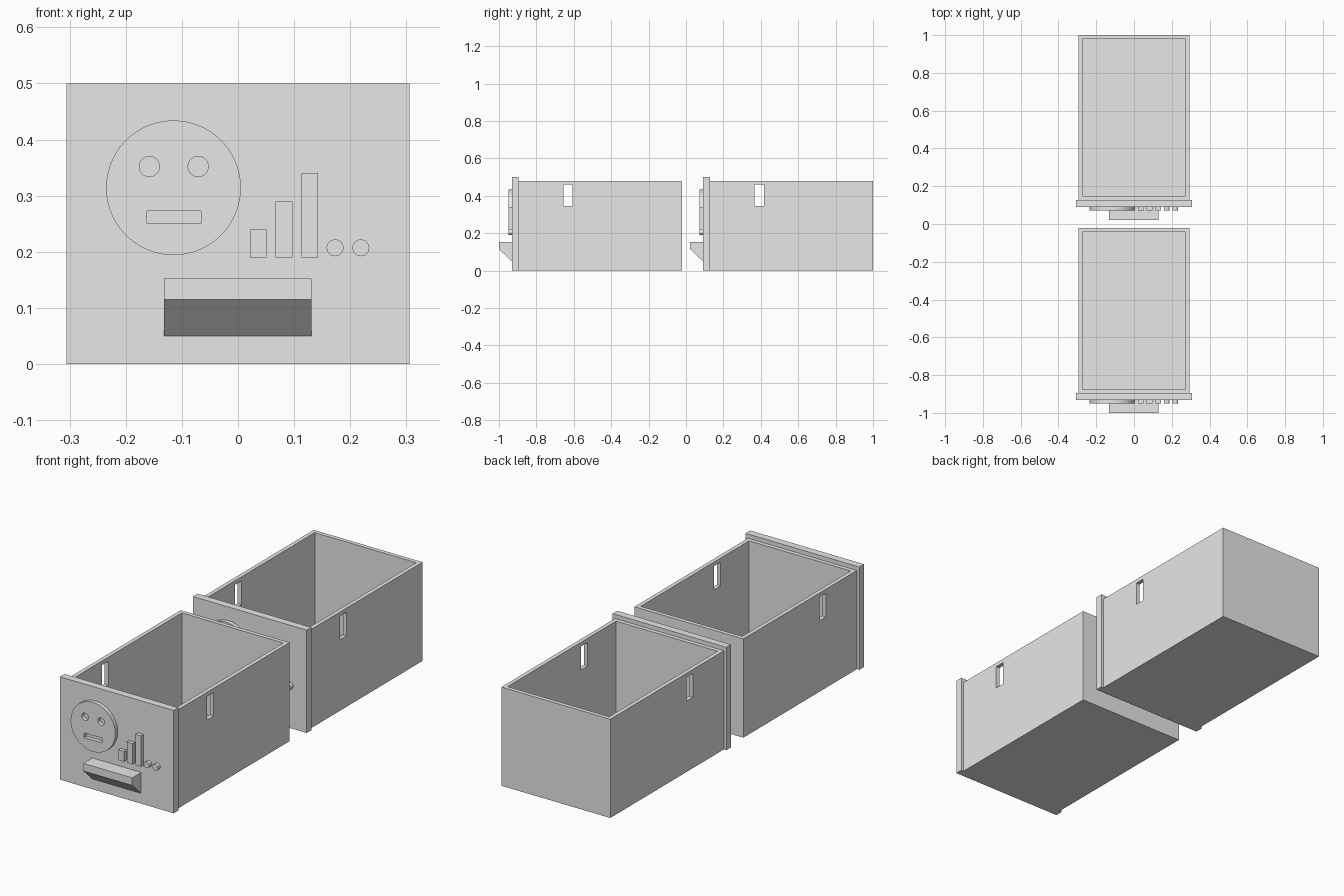
import bpy, bmesh
from math import cos, sin, tau
from mathutils import Vector

if "Cube" in bpy.data.objects:
    bpy.data.objects.remove(bpy.data.objects["Cube"], do_unlink=True)

grey = bpy.data.materials.new("light grey")
grey.use_nodes = True
grey.diffuse_color = (0.8, 0.8, 0.8, 1)
grey.node_tree.nodes["Principled BSDF"].inputs["Base Color"].default_value = (0.8, 0.8, 0.8, 1)

PLATE_FRONT, PLATE_BACK, BOX_BACK = -0.931, -0.895, -0.022
RELIEF = -0.95
SPACING = 1.022
parts = []


def prism(name, outline, direction, keep=True):
    """Extrude a closed 3D outline along a direction."""
    bm = bmesh.new()
    face = bm.faces.new([bm.verts.new(p) for p in outline])
    new = bmesh.ops.extrude_face_region(bm, geom=[face])["geom"]
    bmesh.ops.translate(bm, verts=[v for v in new if isinstance(v, bmesh.types.BMVert)],
                        vec=Vector(direction))
    bmesh.ops.recalc_face_normals(bm, faces=bm.faces)
    mesh = bpy.data.meshes.new(name)
    bm.to_mesh(mesh)
    bm.free()
    mesh.materials.append(grey)
    obj = bpy.data.objects.new(name, mesh)
    bpy.context.collection.objects.link(obj)
    if keep:
        parts.append(obj)
    return obj


def block(name, x0, x1, y0, y1, z0, z1, keep=True):
    outline = [(x0, y0, z0), (x1, y0, z0), (x1, y0, z1), (x0, y0, z1)]
    return prism(name, outline, (0, y1 - y0, 0), keep)


def disc(name, x, z, r, y0=RELIEF, y1=PLATE_FRONT, keep=True, sides=64):
    outline = [(x + r * cos(tau * i / sides), y0, z + r * sin(tau * i / sides))
               for i in range(sides)]
    return prism(name, outline, (0, y1 - y0, 0), keep)


def select_only(obj):
    bpy.ops.object.select_all(action='DESELECT')
    obj.select_set(True)
    bpy.context.view_layer.objects.active = obj


def cut(obj, cutter):
    """Subtract the cutter, then discard it."""
    select_only(obj)
    mod = obj.modifiers.new("cut", 'BOOLEAN')
    mod.operation, mod.solver, mod.object = 'DIFFERENCE', 'EXACT', cutter
    bpy.ops.object.modifier_apply(modifier=mod.name)
    bpy.data.objects.remove(cutter, do_unlink=True)


# Open drawer box with a slot through both side walls
box = block("drawer_box", -0.293, 0.293, PLATE_BACK, BOX_BACK, 0, 0.48)
cut(box, block("cavity", -0.273, 0.273, PLATE_BACK + 0.02, BOX_BACK - 0.02, 0.02, 0.6, False))
cut(box, block("side_slots", -0.5, 0.5, -0.656, -0.606, 0.345, 0.46, False))

# Front panel and its wedge pull
block("front_panel", -0.306, 0.306, PLATE_FRONT, PLATE_BACK, 0, 0.5)
wedge = [(PLATE_FRONT, 0.05), (-1, 0.115), (-1, 0.152), (PLATE_FRONT, 0.152)]
prism("pull_handle", [(-0.132, y, z) for y, z in wedge], (0.263, 0, 0))

# Raised face disc with cut eyes and mouth
face = disc("face_disc", -0.115, 0.314, 0.12, sides=96)
for x in (-0.158, -0.071):
    cut(face, disc("eye", x, 0.352, 0.018, -1, -0.9, False, 48))
cut(face, block("mouth", -0.162, -0.066, -1, -0.9, 0.25, 0.273, False))

# Rising bars and two dots
for i, x in enumerate((0.021, 0.067, 0.113)):
    block(f"bar_{i + 1}", x, x + 0.03, RELIEF, PLATE_FRONT, 0.19, 0.24 + 0.05 * i)
for i, x in enumerate((0.173, 0.219)):
    disc(f"dot_{i + 1}", x, 0.207, 0.015, sides=48)

# Smooth round edges, then repeat the whole drawer behind
for obj in parts:
    if obj.name.startswith(("face", "dot")):
        select_only(obj)
        bpy.ops.object.shade_smooth_by_angle()
    twin = obj.copy()
    twin.name = "rear_" + obj.name
    twin.location.y += SPACING
    bpy.context.collection.objects.link(twin)
    obj.name = "front_" + obj.name
